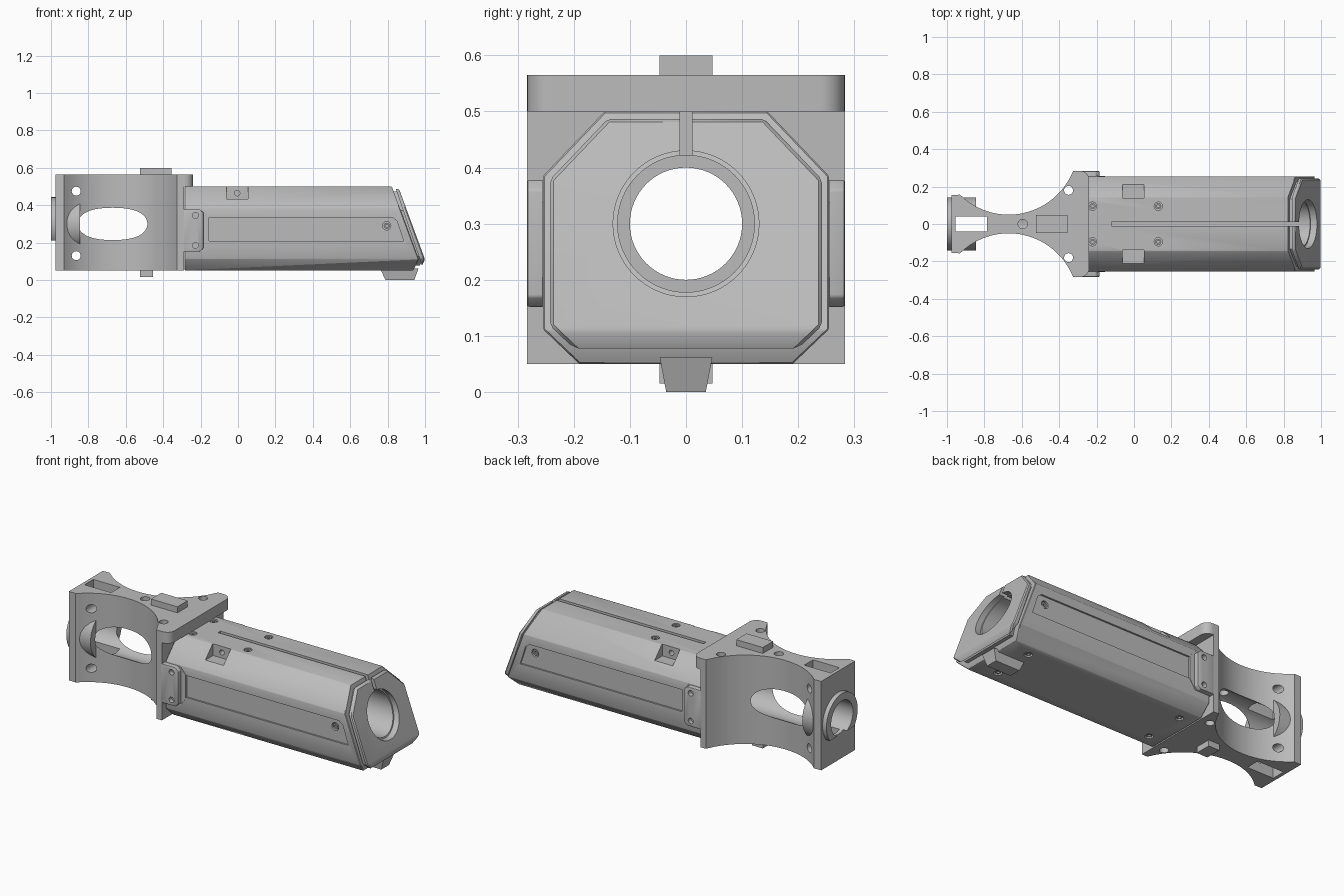
import bpy, bmesh, math
from mathutils import Vector

if "Cube" in bpy.data.objects:
    bpy.data.objects.remove(bpy.data.objects["Cube"])

grey = bpy.data.materials.new("plain grey")
grey.use_nodes = True
grey.diffuse_color = (0.5, 0.5, 0.5, 1)
grey.node_tree.nodes["Principled BSDF"].inputs["Base Color"].default_value = (0.5, 0.5, 0.5, 1)

BORE_Z = 0.3


def prism(name, points, axis, lo, hi, bevel=0.0):
    """Extrude a 2D outline along x, y or z."""
    place = {"x": lambda p, t: (t, p[0], p[1]),
             "y": lambda p, t: (p[0], t, p[1]),
             "z": lambda p, t: (p[0], p[1], t)}[axis]
    bm = bmesh.new()
    face = bm.faces.new([bm.verts.new(place(p, lo)) for p in points])
    res = bmesh.ops.extrude_face_region(bm, geom=[face])
    verts = [g for g in res["geom"] if isinstance(g, bmesh.types.BMVert)]
    bmesh.ops.translate(bm, verts=verts, vec=Vector(place((0, 0), hi - lo)))
    bmesh.ops.recalc_face_normals(bm, faces=bm.faces[:])
    if bevel:
        bmesh.ops.bevel(bm, geom=bm.edges[:], offset=bevel, segments=2,
                        affect="EDGES", profile=0.5, clamp_overlap=True)
    mesh = bpy.data.meshes.new(name)
    bm.to_mesh(mesh)
    bm.free()
    mesh.materials.append(grey)
    obj = bpy.data.objects.new(name, mesh)
    bpy.context.collection.objects.link(obj)
    return obj


def box(name, x, y, z, bevel=0.0):
    return prism(name, [(x[0], y[0]), (x[1], y[0]), (x[1], y[1]), (x[0], y[1])],
                 "z", z[0], z[1], bevel)


def rod(name, a, b, radius, axis, lo, hi, n=48):
    ring = [(a + radius * math.cos(math.tau * i / n),
             b + radius * math.sin(math.tau * i / n)) for i in range(n)]
    return prism(name, ring, axis, lo, hi)


def combine(obj, others, operation="DIFFERENCE"):
    """Apply booleans in order and remove the helper solids."""
    for other in others:
        mod = obj.modifiers.new("cut", "BOOLEAN")
        mod.operation, mod.solver, mod.object = operation, "EXACT", other
        other.hide_render = True
    bpy.context.view_layer.update()
    mesh = bpy.data.meshes.new_from_object(
        obj.evaluated_get(bpy.context.evaluated_depsgraph_get()))
    obj.modifiers.clear()
    obj.data = mesh
    for other in others:
        bpy.data.objects.remove(other)


def slice_front(obj, shift, edge):
    """Trim the sloping nose, optionally softening the trimmed edges."""
    bm = bmesh.new()
    bm.from_mesh(obj.data)
    for point, normal in (((1 - shift, 0, 0.11), (0.38, 0, 0.14)),
                          ((1 - shift, 0, 0.11), (0.06, 0, -0.03))):
        geom = bm.verts[:] + bm.edges[:] + bm.faces[:]
        cut = bmesh.ops.bisect_plane(bm, geom=geom, plane_co=point,
                                     plane_no=normal, clear_outer=True)
        rim = [e for e in cut["geom_cut"] if isinstance(e, bmesh.types.BMEdge)]
        bmesh.ops.holes_fill(bm, edges=rim)
    if edge:
        sharp = [e for e in bm.edges if len(e.link_faces) == 2
                 and e.calc_face_angle(0) > 0.3]
        bmesh.ops.bevel(bm, geom=sharp, offset=edge, segments=1,
                        affect="EDGES", profile=0.5, clamp_overlap=True)
    bmesh.ops.recalc_face_normals(bm, faces=bm.faces[:])
    bm.to_mesh(obj.data)
    bm.free()


def section(inset):
    """Octagonal housing section, shrunk by inset."""
    w, top, low = 0.255 - inset, 0.5 - inset, 0.05 + inset
    k = inset * 0.45
    half = [(0.19 - k, low), (w, 0.112 + k), (w, 0.385 - k), (0.145 - k, top)]
    return half + [(-y, z) for y, z in reversed(half)]


# Rear clamp bracket with scooped sides
arc = []
for i in range(33):
    x = -0.93 + 0.6 * i / 32
    arc.append((x, 0.42 - math.sqrt(0.37 ** 2 - (x + 0.67) ** 2)))
side = [(-0.975, 0.155)] + arc + [(-0.325, 0.283), (-0.29, 0.283)]
bracket = prism("rear_bracket", side + [(x, -y) for x, y in reversed(side)],
                "z", 0.05, 0.565)
collar = rod("collar", 0, BORE_Z, 0.143, "x", -1, -0.845, 64)
combine(collar, [box("notch", (-1.1, -0.976), (-0.3, 0.3), (0, 0.21))])
combine(bracket, [collar], "UNION")
cuts = [rod("bore", 0, BORE_Z, 0.1, "x", -1.2, 0, 64),
        box("slot", (-0.955, -0.785), (-0.04, 0.04), (-0.1, 0.8)),
        rod("pin_hole", -0.595, 0, 0.025, "z", 0.35, 0.8, 24)]
cuts += [rod("cross_hole", -0.865, z, 0.024, "y", -0.5, 0.5, 24) for z in (0.13, 0.475)]
cuts += [rod("corner_hole", -0.35, y, 0.024, "z", -0.1, 0.8, 24) for y in (-0.18, 0.18)]
combine(bracket, cuts)

# Overhanging top lip with rounded corners
lip_side = [(-0.3, 0.283)]
for i in range(9):
    a = math.pi / 2 * (1 - i / 8)
    lip_side.append((-0.285 + 0.045 * math.cos(a), 0.238 + 0.045 * math.sin(a)))
prism("bracket_lip", lip_side + [(x, -y) for x, y in reversed(lip_side)],
      "z", 0.5, 0.565)

# Locating tabs above and below
box("top_tab", (-0.525, -0.355), (-0.047, 0.047), (0.56, 0.6))
box("bottom_tab", (-0.525, -0.455), (-0.047, 0.047), (0.015, 0.06))

# Long housing
housing = prism("housing", section(0), "x", -0.285, 1.2)
slice_front(housing, 0.034, 0.006)
cuts = [rod("bore", 0, BORE_Z, 0.122, "x", -0.5, 1.2, 64),
        box("top_slit", (-0.12, 1.2), (-0.011, 0.011), (0.4, 0.7))]
screws = []


def screw(a, b, axis, surface, sign):
    """Counterbored recess plus a hollow screw head inside it."""
    lo, hi = sorted((surface - sign * 0.02, surface + sign * 0.02))
    cuts.append(rod("recess", a, b, 0.022, axis, lo, hi, 24))
    lo, hi = sorted((surface - sign * 0.025, surface - sign * 0.004))
    head = rod("screw_head", a, b, 0.016, axis, lo, hi, 24)
    lo, hi = sorted((surface - sign * 0.015, surface + sign * 0.01))
    combine(head, [rod("socket", a, b, 0.009, axis, lo, hi, 6)])


panel = [(-0.4, 0.208), (0.885, 0.208), (0.85, 0.315), (0.825, 0.335), (-0.4, 0.335)]
rib = [(-0.4, 0.222), (0.868, 0.222), (0.84, 0.305), (0.818, 0.322), (-0.4, 0.322)]
for s in (-1, 1):
    lo, hi = sorted((s * 0.245, s * 0.3))
    cuts.append(prism("side_panel", panel, "y", lo, hi))
    lo, hi = sorted((s * 0.14, s * 0.3))
    cuts.append(box("pocket", (-0.062, 0.054), (lo, hi), (0.432, 0.6)))
    cuts.append(rod("pocket_hole", -0.005, 0.465, 0.015, "y",
                    min(s * 0.09, s * 0.2), max(s * 0.09, s * 0.2), 24))
    screw(0.795, 0.29, "y", s * 0.245, s)
    for x in (-0.222, 0.13):
        screw(x, s * 0.095, "z", 0.5, 1)
    for x in (-0.2, 0.8):
        screw(x, s * 0.12, "z", 0.05, -1)
combine(housing, cuts)

# Side fixing plates joining housing and bracket
plate = [(-0.3, 0.152), (-0.205, 0.152), (-0.185, 0.17), (-0.185, 0.36),
         (-0.205, 0.378), (-0.3, 0.378)]
step = [(-0.29, 0.152), (-0.19, 0.152), (-0.155, 0.205), (-0.155, 0.338),
        (-0.19, 0.378), (-0.29, 0.378)]
for s, label in ((-1, "right"), (1, "left")):
    lo, hi = sorted((s * 0.22, s * 0.283))
    fix = prism(label + "_fixing_plate", plate, "y", lo, hi, 0.004)
    combine(fix, [rod("hole", -0.228, z, 0.016, "y", min(s * 0.25, s * 0.3),
                      max(s * 0.25, s * 0.3), 24) for z in (0.185, 0.345)])
    lo, hi = sorted((s * 0.22, s * 0.257))
    prism(label + "_plate_step", step, "y", lo, hi)

# Recessed neck and sloping nose cap
for name, inset, shift, start, edge in (("cap_neck", 0.028, 0.012, 0.78, 0),
                                        ("nose_cap", 0.013, 0, 0.78, 0.006)):
    part = prism(name, section(inset), "x", start, 1.2)
    slice_front(part, shift, edge)
    tools = [rod("mouth", 0, BORE_Z, 0.13, "x", 0.6, 1.3, 64),
             box("slit", (0.6, 1.3), (-0.011, 0.011), (0.4, 0.7))]
    if name == "nose_cap":
        # Clear the rear of the cap so a shadow gap follows the slope
        tools.append(prism("gap", [(0.6, 0.6), (0.805, 0.6), (1.01, 0), (0.6, 0)],
                           "y", -0.5, 0.5))
    combine(part, tools)

# Tapered foot under the nose
foot = box("nose_foot", (0.76, 0.965), (-0.047, 0.047), (0.003, 0.062))
for v in foot.data.vertices:
    if v.co.z < 0.03:
        v.co.z = 0
        v.co.y *= 0.75
        v.co.x += 0.028 if v.co.x < 0.85 else -0.022

# Smooth curved walls, keep hard edges
bpy.ops.object.select_all(action="DESELECT")
for obj in bpy.data.objects:
    if obj.type == "MESH":
        obj.select_set(True)
        bpy.context.view_layer.objects.active = obj
bpy.ops.object.shade_smooth_by_angle(angle=math.radians(30))
